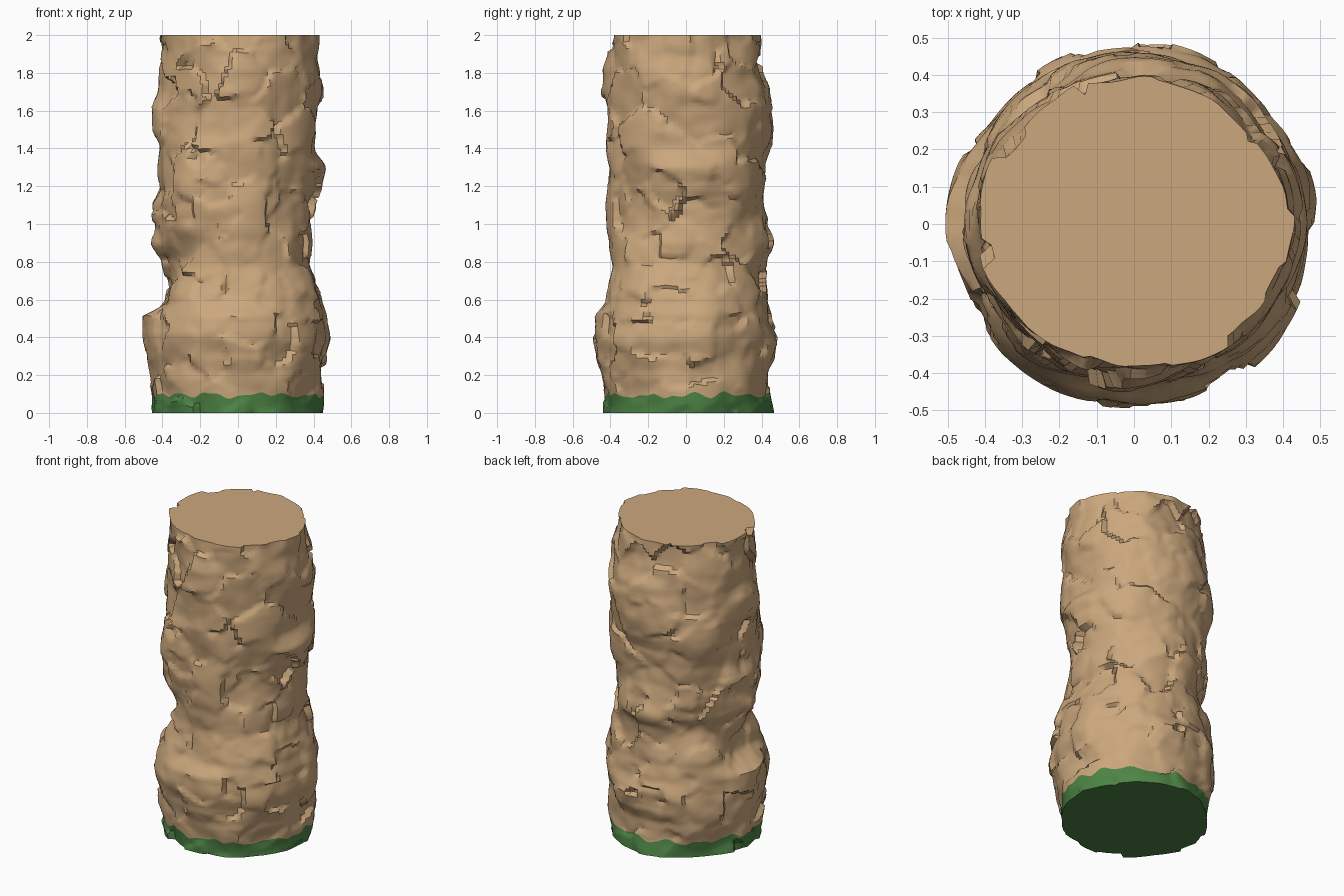
import bpy
import bmesh
import math
from mathutils import Vector, noise

cube = bpy.data.objects.get("Cube")
if cube:
    bpy.data.objects.remove(cube, do_unlink=True)

SEGMENTS, RINGS, HEIGHT = 130, 110, 2.0
MOSS_RINGS = 5

# Radius in hundredths, at equal height steps from the ground to the top
LEFT = [45, 45, 45, 47, 49, 48, 45, 41, 39, 41, 40, 41, 44, 46, 41, 43, 44, 45, 45, 43, 43]
RIGHT = [47, 46, 47, 49, 50, 50, 38, 38, 40, 46, 45, 46, 42, 42, 41, 45, 46, 43, 43, 41, 42]
FRONT = [44, 44, 45, 47, 49, 48, 42, 42, 41, 41, 42, 42, 41, 41, 42, 42, 43, 45, 44, 41, 40]
BACK = [46, 44, 44, 48, 49, 45, 43, 42, 43, 46, 44, 43, 42, 43, 46, 47, 46, 44, 41, 40, 40]
BACK_LEFT = [44, 46, 48, 46, 42, 41, 44, 45, 46, 43, 40]
BACK_RIGHT = [44, 46, 48, 45, 39, 43, 45, 46, 44, 43, 41]
FRONT_RIGHT = [44, 47, 49, 45, 38, 43, 46, 44, 41, 40, 41]
FRONT_LEFT = [44, 46, 50, 48, 42, 39, 41, 43, 42, 42, 41]

# Counter-clockwise from the left side, an eighth of a turn apart
SIDES = [LEFT, BACK_LEFT, BACK, BACK_RIGHT, RIGHT, FRONT_RIGHT, FRONT, FRONT_LEFT]


def make_material(name, color):
    mat = bpy.data.materials.new(name)
    mat.use_nodes = True
    mat.diffuse_color = color
    mat.node_tree.nodes["Principled BSDF"].inputs["Base Color"].default_value = color
    return mat


def sample(profile, z):
    """Radius of a side profile at height z, stepping steeply between levels."""
    t = z / HEIGHT * (len(profile) - 1)
    i = min(int(t), len(profile) - 2)
    blend = max(0, min(1, (t - i - 0.5) * 1.3 + 0.5))
    return (profile[i] + (profile[i + 1] - profile[i]) * blend) / 100


def base_radius(angle, z):
    """Blend the two nearest side profiles around the pillar."""
    t = angle / math.tau * len(SIDES)
    i = int(t)
    blend = (1 - math.cos(math.pi * (t - i))) / 2
    here, there = sample(SIDES[i], z), sample(SIDES[(i + 1) % len(SIDES)], z)
    return here + (there - here) * blend


def rock_offset(p):
    """Broken plates with tilted faces and ledges, over soft lumps."""
    warped = p + noise.noise_vector(p * 8) * 0.03
    cell = noise.voronoi(warped * 5)[1][0]
    seed = cell.x * 31 + cell.y * 17 + cell.z * 23
    slope = Vector((math.sin(seed * 2), math.sin(seed * 3), math.sin(seed * 5)))
    plate = 0.008 * math.sin(seed) + 0.11 * slope.dot(p - cell / 5)
    lumps = 0.014 * noise.noise(p * 5) + 0.007 * noise.noise(p * 12)
    return max(-0.03, min(0.016, plate + lumps)) - 0.01


def moss_wave(angle):
    return 0.045 * noise.noise(Vector((math.cos(angle), math.sin(angle), 0)) * 5)


def pillar_point(seg, ring):
    angle = math.tau * seg / SEGMENTS
    z = HEIGHT * ring / RINGS
    radius = base_radius(angle, z)
    p = Vector((radius * math.cos(angle), radius * math.sin(angle), z))
    radius += rock_offset(p)
    # Ragged ledges, with flat ends
    if 0 < ring < RINGS:
        jitter = noise.noise_vector(p * 18)
        angle += 0.02 * jitter.x
        fade = max(0, 1 - abs(ring - MOSS_RINGS) / MOSS_RINGS)
        z += 0.008 * jitter.z * (1 - fade) + moss_wave(angle) * fade
    return Vector((radius * math.cos(angle), radius * math.sin(angle), z))


# Rock pillar with a mossy foot whose edge follows a wavy ring
bm = bmesh.new()
rings = [[bm.verts.new(pillar_point(s, r)) for s in range(SEGMENTS)]
         for r in range(RINGS + 1)]
for r, (low, high) in enumerate(zip(rings, rings[1:])):
    for s in range(SEGMENTS):
        n = (s + 1) % SEGMENTS
        face = bm.faces.new((low[s], low[n], high[n], high[s]))
        face.material_index = 1 if r < MOSS_RINGS else 0
bm.faces.new(rings[-1])
bm.faces.new(rings[0][::-1]).material_index = 1

mesh = bpy.data.meshes.new("rock_pillar")
bm.to_mesh(mesh)
bm.free()
mesh.materials.append(make_material("tan rock", (0.6, 0.39, 0.205, 1)))
mesh.materials.append(make_material("moss green", (0.075, 0.23, 0.06, 1)))

pillar = bpy.data.objects.new("rock_pillar", mesh)
bpy.context.collection.objects.link(pillar)
bpy.ops.object.select_all(action="DESELECT")
pillar.select_set(True)
bpy.context.view_layer.objects.active = pillar
bpy.ops.object.shade_smooth_by_angle(angle=math.radians(40))
